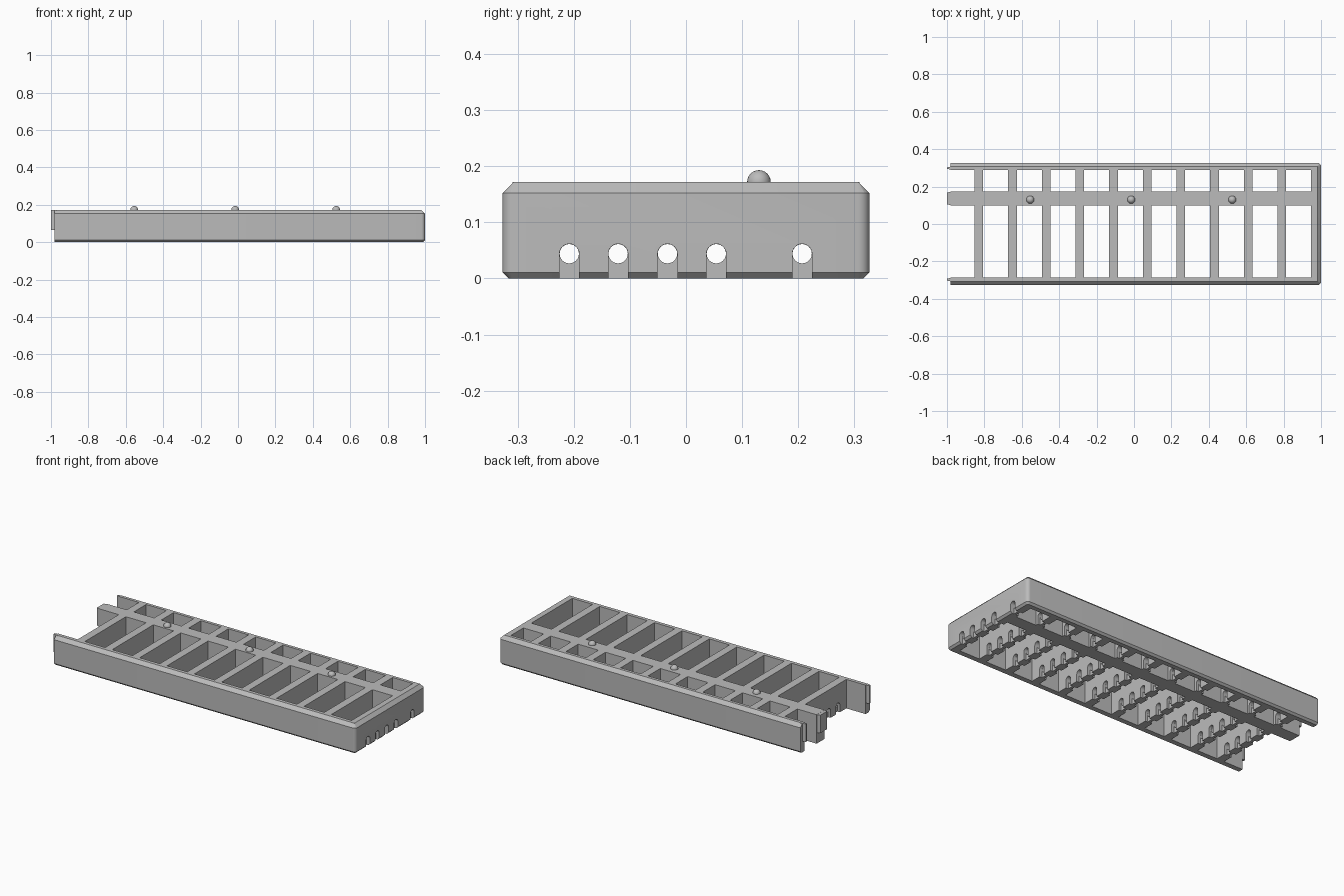
import bpy, bmesh, math
from mathutils import Matrix

if "Cube" in bpy.data.objects:
    bpy.data.objects.remove(bpy.data.objects["Cube"])

gray = bpy.data.materials.new("plain_gray")
gray.use_nodes = True
gray.diffuse_color = (0.5, 0.5, 0.5, 1)
gray.node_tree.nodes["Principled BSDF"].inputs["Base Color"].default_value = (0.5, 0.5, 0.5, 1)

HEIGHT, HALF_Y, LEFT = 0.172, 0.327, -0.98
PITCH, BAR = 0.18, 0.047
BAR_STARTS = [-0.853 + PITCH * i for i in range(11)]
SLOTS = [-0.208, -0.121, -0.033, 0.054, 0.207]
SLOT_R, SLOT_Z = 0.0175, 0.044


def finish(name, bm):
    mesh = bpy.data.meshes.new(name)
    bmesh.ops.recalc_face_normals(bm, faces=bm.faces)
    bm.to_mesh(mesh)
    bm.free()
    obj = bpy.data.objects.new(name, mesh)
    mesh.materials.append(gray)
    bpy.context.collection.objects.link(obj)
    return obj


def add_box(bm, x, y, z):
    """Box from (low, high) pairs."""
    size = [b - a for a, b in (x, y, z)]
    mid = [(a + b) / 2 for a, b in (x, y, z)]
    m = Matrix.Translation(mid) @ Matrix.Diagonal((*size, 1))
    return bmesh.ops.create_cube(bm, size=1, matrix=m)["verts"]


def add_arch(bm, x0, x1, y):
    """Round-topped slot open at the bottom."""
    arc = [(y + SLOT_R * math.cos(a), SLOT_Z + SLOT_R * math.sin(a))
           for a in (math.pi * i / 12 for i in range(13))]
    ring = [(y - SLOT_R, -0.02), (y + SLOT_R, -0.02)] + arc
    face = bm.faces.new([bm.verts.new((x0, *p)) for p in ring])
    ext = bmesh.ops.extrude_face_region(bm, geom=[face])["geom"]
    bmesh.ops.translate(bm, vec=(x1 - x0, 0, 0),
                        verts=[v for v in ext if isinstance(v, bmesh.types.BMVert)])


def cut(target, cutter):
    cutter.hide_render = True
    mod = target.modifiers.new("cut", 'BOOLEAN')
    mod.operation, mod.solver, mod.object = 'DIFFERENCE', 'EXACT', cutter
    bpy.context.view_layer.objects.active = target
    bpy.ops.object.modifier_apply(modifier=mod.name)
    bpy.data.objects.remove(cutter)


# Outer body: rounded closed end, chamfered rims, square open end
bm = bmesh.new()
add_box(bm, (LEFT, 1), (-HALF_Y, HALF_Y), (0, HEIGHT))
corners = [e for e in bm.edges if all(v.co.x > 0.9 for v in e.verts)
           and abs(e.verts[0].co.z - e.verts[1].co.z) > 0.1]
bmesh.ops.bevel(bm, geom=corners, offset=0.02, segments=5, profile=0.5, affect='EDGES')
for level, size in ((HEIGHT, 0.02), (0, 0.011)):
    rim = [e for e in bm.edges if all(abs(v.co.z - level) < 1e-5 for v in e.verts)
           and any(v.co.x > LEFT + 0.01 for v in e.verts)]
    bmesh.ops.bevel(bm, geom=rim, offset=size, segments=1, affect='EDGES')
tray = finish("tray_frame", bm)

# Two rows of pockets, the last pair open at the left end
bm = bmesh.new()
for start in BAR_STARTS:
    low = start + BAR - PITCH if start > -0.8 else -1.1
    for y in ((-0.286, 0.099), (0.174, 0.289)):
        add_box(bm, (low, start), y, (-0.1, 0.3))
cut(tray, finish("pocket_cutter", bm))

# Arched recesses on both sides of every bar
bm = bmesh.new()
for start in BAR_STARTS:
    for y in SLOTS:
        add_arch(bm, start - 0.01, start + 0.016, y)
        add_arch(bm, start + BAR - 0.016, start + BAR + 0.01, y)
cut(tray, finish("recess_cutter", bm))

# Round holes through the remaining webs
bm = bmesh.new()
for start in BAR_STARTS:
    for y in SLOTS:
        m = Matrix.Translation((start + BAR / 2, y, SLOT_Z)) @ Matrix.Rotation(math.pi / 2, 4, 'Y')
        bmesh.ops.create_cone(bm, cap_ends=True, segments=24, radius1=SLOT_R - 0.0003,
                              radius2=SLOT_R - 0.0003, depth=0.03, matrix=m)
cut(tray, finish("hole_cutter", bm))

# Joining tongues on the open end, tapered at the tip
for name, y in (("front_tongue", (-0.309, -0.286)), ("rail_tongue", (0.099, 0.174)),
                ("back_tongue", (0.289, 0.309))):
    bm = bmesh.new()
    verts = add_box(bm, (-1, LEFT + 0.01), y, (0.065, 0.1715))
    mid = sum(y) / 2
    for v in verts:
        if v.co.x < -0.99:
            v.co.y += 0.006 if v.co.y < mid else -0.006
    finish(name, bm)

# Locating pins on the rail
for i, x in enumerate((-0.555, -0.015, 0.525)):
    bm = bmesh.new()
    bmesh.ops.create_uvsphere(bm, u_segments=24, v_segments=12, radius=0.021,
                              matrix=Matrix.Translation((x, 0.13, HEIGHT)))
    below = [v for v in bm.verts if v.co.z < HEIGHT - 0.006]
    bmesh.ops.delete(bm, geom=below, context='VERTS')
    pin = finish(f"pin_{i + 1}", bm)
    for p in pin.data.polygons:
        p.use_smooth = True

# Smooth the rounded corners and slots, keep the edges sharp
bpy.ops.object.select_all(action='DESELECT')
tray.select_set(True)
bpy.context.view_layer.objects.active = tray
bpy.ops.object.shade_smooth_by_angle(angle=math.radians(30))
